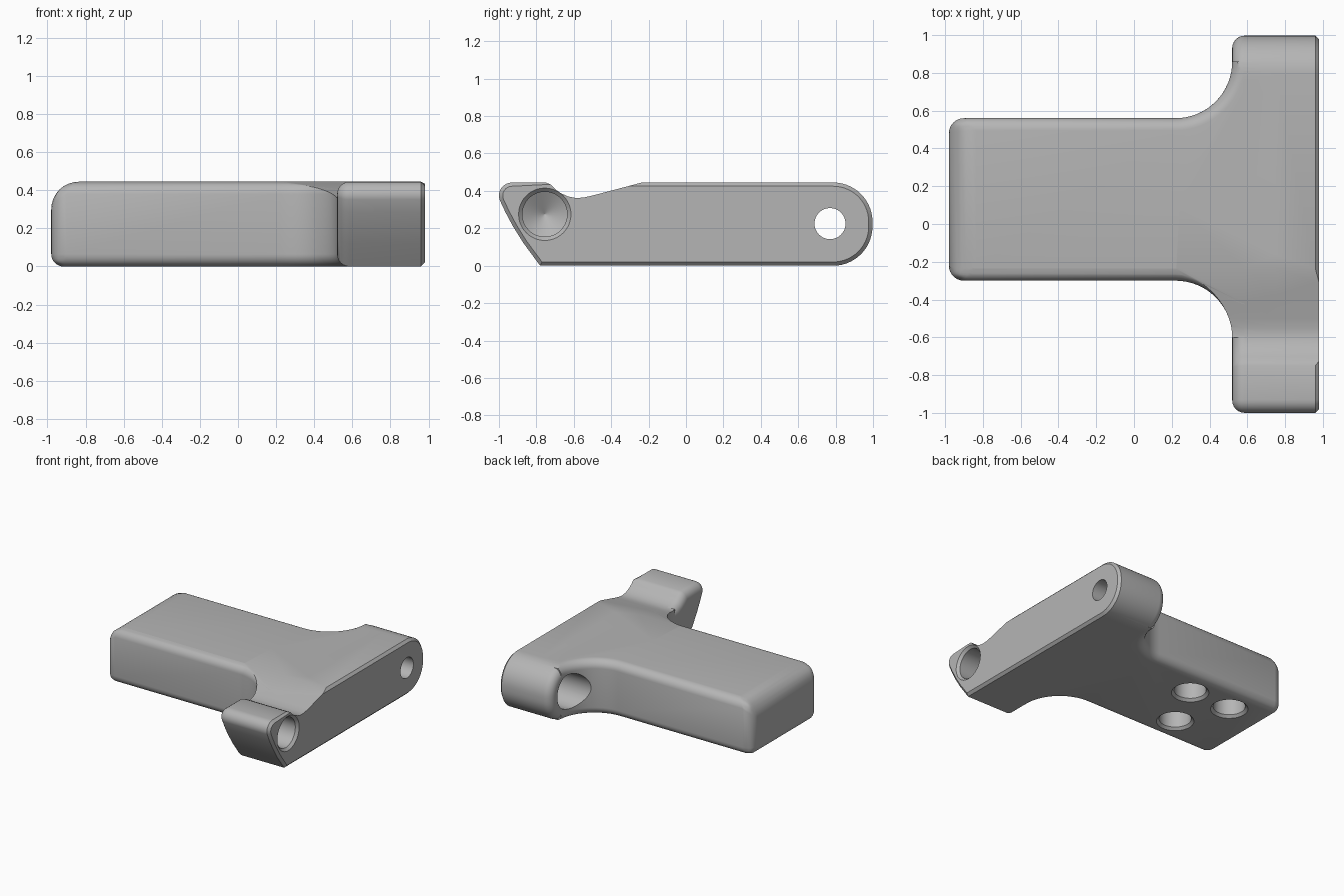
import bpy, bmesh
from math import sin, cos, pi, radians
from mathutils import Vector, Matrix

if "Cube" in bpy.data.objects:
    bpy.data.objects.remove(bpy.data.objects["Cube"])

HEIGHT = 0.445
LUG_X, FACE_X, END_X = 0.52, 0.98, -0.98

grey = bpy.data.materials.new("plain grey")
grey.use_nodes = True
grey.diffuse_color = (0.46, 0.46, 0.46, 1)
grey.node_tree.nodes["Principled BSDF"].inputs["Base Color"].default_value = grey.diffuse_color


def arc(cx, cy, r, start, end, steps):
    angles = [radians(start + (end - start) * i / steps) for i in range(steps + 1)]
    return [(cx + r * cos(a), cy + r * sin(a)) for a in angles]


def link(name, bm):
    bmesh.ops.recalc_face_normals(bm, faces=bm.faces[:])
    mesh = bpy.data.meshes.new(name)
    bm.to_mesh(mesh)
    bm.free()
    mesh.materials.append(grey)
    obj = bpy.data.objects.new(name, mesh)
    bpy.context.collection.objects.link(obj)
    return obj


def prism(points, direction):
    bm = bmesh.new()
    face = bm.faces.new([bm.verts.new(p) for p in points])
    new = bmesh.ops.extrude_face_region(bm, geom=[face])["geom"]
    bmesh.ops.translate(bm, vec=direction, verts=[v for v in new if isinstance(v, bmesh.types.BMVert)])
    bmesh.ops.recalc_face_normals(bm, faces=bm.faces[:])
    return bm


def bake(obj):
    """Apply every modifier on an object."""
    bpy.context.view_layer.update()
    mesh = bpy.data.meshes.new_from_object(obj.evaluated_get(bpy.context.evaluated_depsgraph_get()))
    obj.modifiers.clear()
    obj.data = mesh


def combine(obj, other, operation):
    mod = obj.modifiers.new(operation, "BOOLEAN")
    mod.object, mod.operation, mod.solver = other, operation, "EXACT"
    bake(obj)
    bpy.data.objects.remove(other)


def drill(obj, origin, axis, sections):
    """Cut a turned hole; sections are (depth, radius) pairs along the axis."""
    bm = bmesh.new()
    n = 48
    rings = [[bm.verts.new((r * cos(2 * pi * i / n), r * sin(2 * pi * i / n), d)) for i in range(n)]
             for d, r in sections]
    for a, b in zip(rings, rings[1:]):
        for i in range(n):
            j = (i + 1) % n
            bm.faces.new((a[i], a[j], b[j], b[i]))
    bm.faces.new(rings[0])
    bm.faces.new(rings[-1])
    turn = Vector((0, 0, 1)).rotation_difference(Vector(axis)).to_matrix().to_4x4()
    bm.transform(Matrix.Translation(origin) @ turn)
    combine(obj, link("hole_cutter", bm), "DIFFERENCE")


# Side profile of the lug in y and z
profile = [(-0.78, 0)]
profile += arc(0.787, 0.21, 0.21, -90, 0, 14)
profile += arc(0.787, HEIGHT - 0.21, 0.21, 0, 90, 14)
profile += [(-0.235, HEIGHT), (-0.5, 0.375)]
profile += [(-0.55, 0.364), (-0.59, 0.362), (-0.63, 0.37), (-0.67, 0.388), (-0.70, 0.41)]
profile += [(-0.725, 0.435), (-0.75, HEIGHT)]
profile += arc(-0.93, HEIGHT - 0.07, 0.07, 90, 200, 8)
profile += [(-0.965, 0.285), (-0.925, 0.21), (-0.87, 0.122)]

# Lug: rounded on the inner face, chamfered on the outer face
bm = prism([(LUG_X, y, z) for y, z in profile], (FACE_X - LUG_X, 0, 0))


def rim(x, keep):
    return [e for e in bm.edges if all(abs(v.co.x - x) < 1e-4 and keep(v.co) for v in e.verts)]


bmesh.ops.bevel(bm, geom=rim(LUG_X, lambda c: True), offset=0.065, segments=6, profile=0.5,
                affect="EDGES", clamp_overlap=False)
chamfered = rim(FACE_X, lambda c: not (-0.74 < c.y < -0.24 and c.z > 0.1))
bmesh.ops.bevel(bm, geom=chamfered, offset=0.02, segments=1, affect="EDGES", clamp_overlap=False)
lug = link("lug", bm)

# Grip body: plan outline with swept fillets running into the lug
plan = [(END_X, -0.30)] + arc(0.22, -0.60, 0.30, 90, 0, 16)
plan += [(0.75, -0.60), (0.75, 0.86)]
plan += arc(0.22, 0.86, 0.30, 0, -90, 16) + [(END_X, 0.56)]
bm = prism([(x, y, 0) for x, y in plan], (0, 0, HEIGHT))
weight = bm.edges.layers.float.new("bevel_weight_edge")
for e in bm.edges:
    a, b = (v.co for v in e.verts)
    if max(a.x, b.x) > 0.6:
        continue
    at_end = max(a.x, b.x) < END_X + 0.01
    if abs(a.z - b.z) > 0.1:
        e[weight] = 0.55 if at_end else 0
    else:
        e[weight] = 1.0 if at_end and a.z > 0.1 else 0.45
bracket = link("bracket", bm)
bevel = bracket.modifiers.new("rounding", "BEVEL")
bevel.limit_method, bevel.width, bevel.segments = "WEIGHT", 0.145, 8
bevel.use_clamp_overlap = False
bake(bracket)

# Trim the body to the side profile, then join the lug
trim = link("trim", prism([(-1.2, y, z) for y, z in profile], (2.1, 0, 0)))
combine(bracket, trim, "INTERSECT")
combine(bracket, lug, "UNION")

# Blind socket with a conical bottom, pin hole with a counterbore
drill(bracket, (FACE_X, -0.755, 0.275), (-1, 0, 0),
      [(-0.02, 0.16), (0.02, 0.12), (0.30, 0.12), (0.37, 0.002)])
drill(bracket, (FACE_X, 0.77, 0.225), (-1, 0, 0), [(-0.1, 0.083), (0.3, 0.083)])
drill(bracket, (0.1, 0.77, 0.225), (1, 0, 0), [(0, 0.14), (0.68, 0.14)])

# Three chamfered sockets underneath
for x, y in ((-0.65, 0.33), (-0.27, 0.33), (-0.46, -0.07)):
    drill(bracket, (x, y, 0), (0, 0, 1), [(-0.02, 0.16), (0.02, 0.12), (0.26, 0.12), (0.32, 0.002)])

bpy.context.view_layer.objects.active = bracket
bracket.select_set(True)
bpy.ops.object.shade_smooth_by_angle(angle=radians(30))
